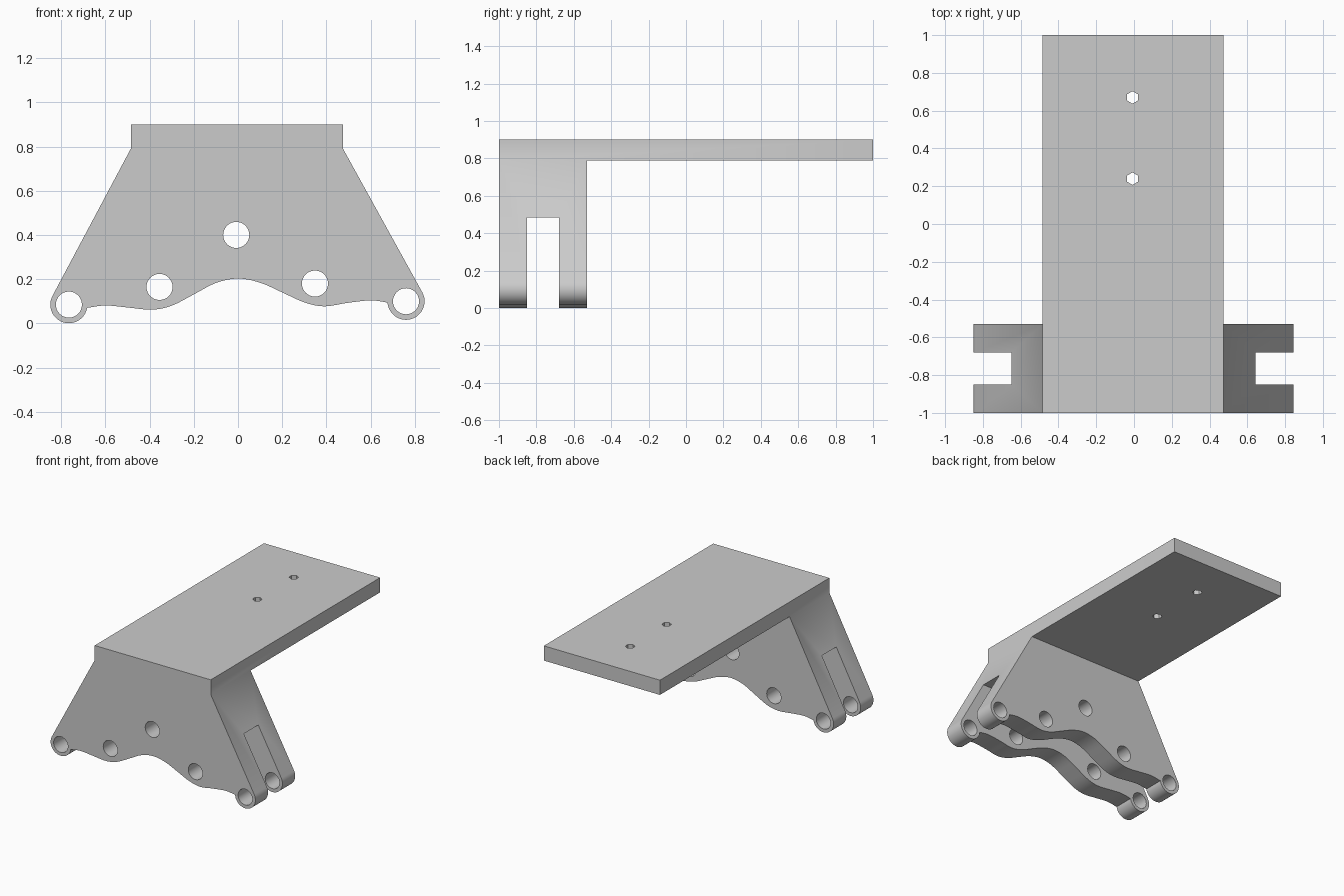
import bpy, bmesh, math
from mathutils import Vector

if "Cube" in bpy.data.objects:
    bpy.data.objects.remove(bpy.data.objects["Cube"])


def prism(name, loops, axis, lo, hi):
    """Extrude closed 2D outlines along 'y' (x,z outlines) or 'z' (x,y outlines)."""
    bm = bmesh.new()
    for pts in loops:
        place = (lambda a, b: (a, lo, b)) if axis == 'y' else (lambda a, b: (a, b, lo))
        face = bm.faces.new([bm.verts.new(place(a, b)) for a, b in pts])
        ext = bmesh.ops.extrude_face_region(bm, geom=[face], use_keep_orig=True)
        shift = Vector((0, hi - lo, 0) if axis == 'y' else (0, 0, hi - lo))
        bmesh.ops.translate(bm, vec=shift,
                            verts=[g for g in ext['geom'] if isinstance(g, bmesh.types.BMVert)])
    bmesh.ops.recalc_face_normals(bm, faces=bm.faces[:])
    mesh = bpy.data.meshes.new(name)
    bm.to_mesh(mesh)
    bm.free()
    obj = bpy.data.objects.new(name, mesh)
    bpy.context.collection.objects.link(obj)
    return obj


def arc(cx, cy, r, start, end, n):
    return [(cx + r * math.cos(math.radians(start + (end - start) * i / n)),
             cy + r * math.sin(math.radians(start + (end - start) * i / n))) for i in range(n + 1)]


def circle(cx, cy, r, n, start=0):
    return arc(cx, cy, r, start, start + 360, n)[:-1]


def rect(x0, x1, y0, y1):
    return [(x0, y0), (x1, y0), (x1, y1), (x0, y1)]


def spline(pts, steps):
    """Smooth curve through points; returns interior samples and end point excluded."""
    p = [Vector(q) for q in [pts[0]] + pts + [pts[-1]]]
    out = []
    for a, b, c, d in zip(p, p[1:], p[2:], p[3:]):
        for i in range(steps):
            t = i / steps
            v = 0.5 * (2 * b + (c - a) * t + (2 * a - 5 * b + 4 * c - d) * t * t
                       + (3 * b - a - 3 * c + d) * t ** 3)
            out.append((v.x, v.y))
    return out[1:]


def boolean(obj, other, op):
    mod = obj.modifiers.new(op.lower(), 'BOOLEAN')
    mod.operation, mod.solver, mod.object = op, 'EXACT', other
    other.hide_render = True
    bpy.context.view_layer.objects.active = obj
    bpy.ops.object.modifier_apply(modifier=mod.name)
    bpy.data.objects.remove(other)


# Bracket outline: sloping sides, round lug ends, wavy lower edge
left, right, lug_r = (-0.765, 0.085), (0.76, 0.10), 0.084
wave = [(-0.682, 0.07), (-0.60, 0.081), (-0.50, 0.072), (-0.39, 0.062), (-0.30, 0.08),
        (-0.20, 0.131), (-0.10, 0.183), (0, 0.203), (0.10, 0.184), (0.20, 0.140),
        (0.30, 0.095), (0.39, 0.077), (0.49, 0.092), (0.60, 0.104), (0.677, 0.094)]
outline = ([(0.475, 0.79), (-0.485, 0.79)] + arc(*left, lug_r, 152, 350, 24)
           + spline(wave, 4) + arc(*right, lug_r, 184, 388, 24))
bracket = prism("mounting_bracket", [outline], 'y', -1, -0.53)

# Top plate joined to the bracket
plate = prism("top_plate", [rect(-0.485, 0.475, -1, 1)], 'z', 0.79, 0.90)
boolean(bracket, plate, 'UNION')

# Slot that splits the bracket into two cheeks
slot = prism("slot_cutter", [rect(-1.2, 1.2, -0.85, -0.68)], 'z', -0.3, 0.485)
boolean(bracket, slot, 'DIFFERENCE')

# Round pin holes through both cheeks
centres = [left, (-0.355, 0.165), (-0.008, 0.40), (0.348, 0.18), right]
pins = prism("pin_hole_cutter", [circle(*c, 0.059, 32) for c in centres], 'y', -1.2, -0.3)
boolean(bracket, pins, 'DIFFERENCE')

# Hexagonal holes in the plate
hexes = prism("hex_hole_cutter", [circle(-0.008, y, 0.033, 6, 90) for y in (0.24, 0.67)],
              'z', 0.6, 1.1)
boolean(bracket, hexes, 'DIFFERENCE')

bpy.ops.object.select_all(action='DESELECT')
bracket.select_set(True)
bpy.context.view_layer.objects.active = bracket
bpy.ops.object.shade_smooth_by_angle(angle=math.radians(30))
